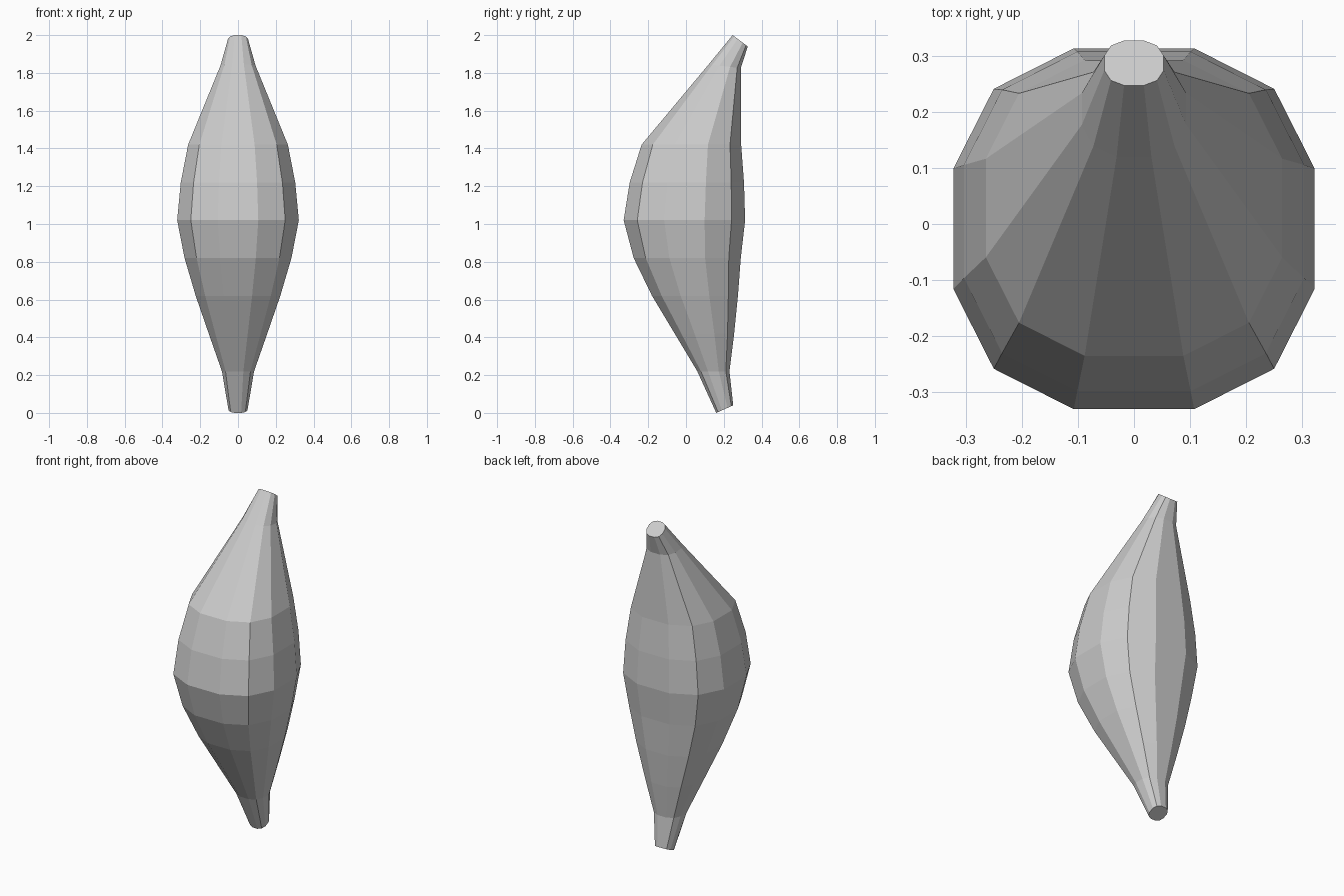
import bpy, bmesh

if "Cube" in bpy.data.objects:
    bpy.data.objects.remove(bpy.data.objects["Cube"])

# Twelve-sided rounded-square cross-section (unit size)
T, D = 1 / 3, 0.776
SECTION = [(-T, -1), (T, -1), (D, -D), (1, -T), (1, T), (D, D),
           (T, 1), (-T, 1), (-D, D), (-1, T), (-1, -T), (-D, -D)]

# Rings from bottom to top: front y, front z, back y, back z, half width
RINGS = [
    (0.16, 0.00, 0.25, 0.04, 0.05),
    (0.06, 0.22, 0.23, 0.22, 0.085),
    (-0.06, 0.42, 0.255, 0.42, 0.155),
    (-0.18, 0.62, 0.275, 0.62, 0.224),
    (-0.277, 0.82, 0.29, 0.82, 0.283),
    (-0.33, 1.02, 0.313, 1.02, 0.322),
    (-0.298, 1.22, 0.307, 1.22, 0.303),
    (-0.235, 1.42, 0.292, 1.42, 0.264),
    (0.12, 1.845, 0.29, 1.825, 0.093),
    (0.247, 2.00, 0.327, 1.94, 0.053),
]

# Body: loft the rings and close both ends
bm = bmesh.new()
loops = []
for fy, fz, by, bz, hw in RINGS:
    loop = []
    for sx, sy in SECTION:
        t = (sy + 1) / 2
        loop.append(bm.verts.new((sx * hw, fy + (by - fy) * t, fz + (bz - fz) * t)))
    loops.append(loop)

n = len(SECTION)
for lower, upper in zip(loops, loops[1:]):
    for i in range(n):
        j = (i + 1) % n
        bm.faces.new((lower[i], lower[j], upper[j], upper[i]))
bm.faces.new(loops[0][::-1])
bm.faces.new(loops[-1])
bmesh.ops.recalc_face_normals(bm, faces=bm.faces)

mesh = bpy.data.meshes.new("spindle_body")
bm.to_mesh(mesh)
bm.free()
body = bpy.data.objects.new("spindle_body", mesh)
bpy.context.collection.objects.link(body)
